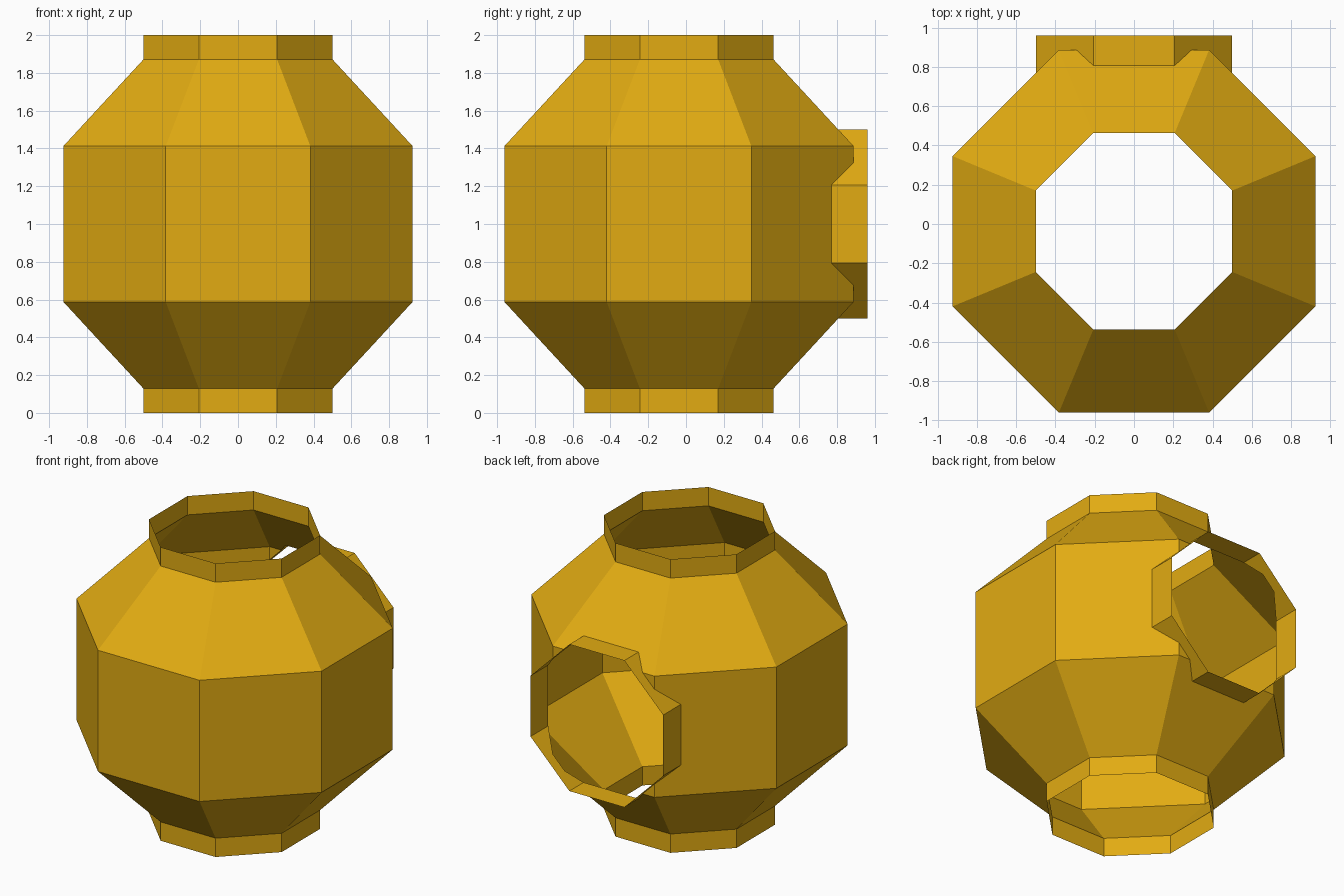
import bpy, bmesh, math
from mathutils import Vector, Matrix

SIDES = 8
CENTRE = Vector((0, -0.037, 0))
BODY_R, COLLAR_R = 1.0, 0.541      # corner radii
EPS = 1e-5

cube = bpy.data.objects.get("Cube")
if cube:
    bpy.data.objects.remove(cube, do_unlink=True)

amber = bpy.data.materials.new("amber")
amber.use_nodes = True
colour = (0.76, 0.41, 0.006, 1)
amber.diffuse_color = colour
bsdf = next(n for n in amber.node_tree.nodes if n.type == 'BSDF_PRINCIPLED')
bsdf.inputs["Base Color"].default_value = colour


def lathe(profile, matrix):
    """Open octagonal shell through (radius, height) points."""
    bm = bmesh.new()
    rings = []
    for r, h in profile:
        angles = [2 * math.pi * (i + 0.5) / SIDES for i in range(SIDES)]
        rings.append([bm.verts.new((r * math.cos(a), r * math.sin(a), h)) for a in angles])
    for low, high in zip(rings, rings[1:]):
        for i in range(SIDES):
            j = (i + 1) % SIDES
            bm.faces.new((low[i], low[j], high[j], high[i]))
    bm.transform(matrix)
    bm.normal_update()
    return bm


def planes_of(bm):
    return [(f.calc_center_median(), f.normal.copy()) for f in bm.faces]


def carve(bm, planes):
    """Remove the part of the surface inside a convex set of planes."""
    inside = list(bm.faces)
    for co, no in planes:
        geom = set(inside)
        for f in inside:
            geom.update(f.edges)
            geom.update(f.verts)
        cut = bmesh.ops.bisect_plane(bm, geom=list(geom), dist=EPS,
                                     plane_co=co, plane_no=no)
        faces = {g for g in cut["geom"] if isinstance(g, bmesh.types.BMFace)}
        faces.update(f for f in inside if f.is_valid)
        inside = [f for f in faces if (f.calc_center_median() - co).dot(no) < 0]
    bmesh.ops.delete(bm, geom=inside, context='FACES')


def finish(bm, name):
    mesh = bpy.data.meshes.new(name)
    bm.to_mesh(mesh)
    bm.free()
    mesh.materials.append(amber)
    obj = bpy.data.objects.new(name, mesh)
    bpy.context.collection.objects.link(obj)


upright = Matrix.Translation(CENTRE)
backward = Matrix.Translation((0, 0, 1)) @ Matrix.Rotation(-math.pi / 2, 4, 'X')

# Faceted body and the tube that leaves it at the back
body = lathe([(COLLAR_R, 0.128), (BODY_R, 0.587), (BODY_R, 1.413), (COLLAR_R, 1.872)], upright)
port = lathe([(COLLAR_R, 0.6), (COLLAR_R, 0.96)], backward)
body_planes = planes_of(body)
port_planes = planes_of(port) + [(Vector((0, 0.6, 1)), Vector((0, -1, 0)))]
carve(body, port_planes)
carve(port, body_planes)
finish(body, "body_shell")
finish(port, "back_port")

# Open collars above and below
for name, low, high in (("bottom_collar", 0, 0.128), ("top_collar", 1.872, 2)):
    finish(lathe([(COLLAR_R, low), (COLLAR_R, high)], upright), name)
